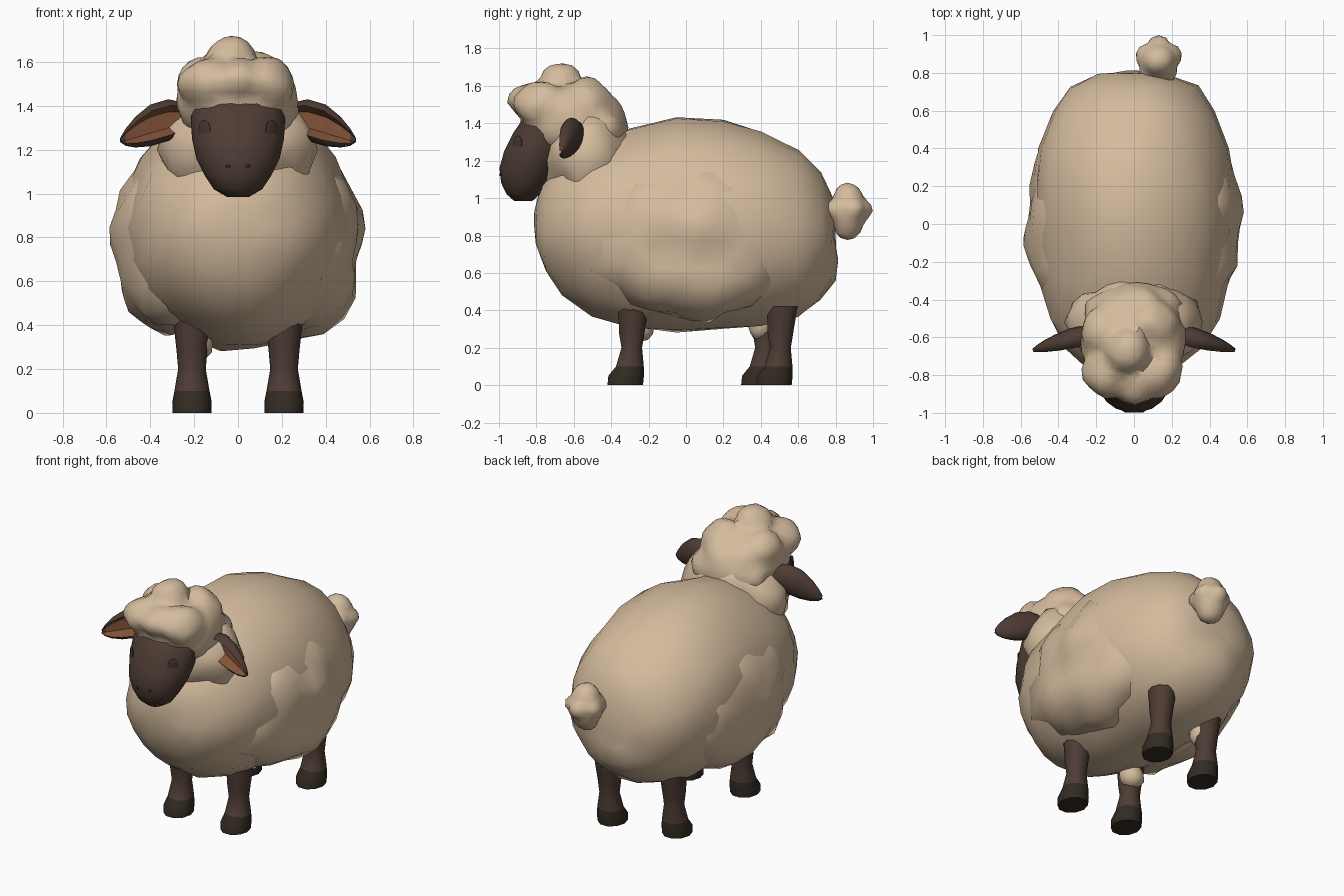
import bpy, bmesh, math
from mathutils import Vector, Matrix, noise

cube = bpy.data.objects.get("Cube")
if cube:
    bpy.data.objects.remove(cube, do_unlink=True)


def material(name, rgb):
    m = bpy.data.materials.new(name)
    m.use_nodes = True
    m.diffuse_color = (*rgb, 1)
    bsdf = m.node_tree.nodes["Principled BSDF"]
    bsdf.inputs["Base Color"].default_value = (*rgb, 1)
    bsdf.inputs["Roughness"].default_value = 0.9
    return m


WOOL = material("tan_wool", (0.66, 0.5, 0.34))
SKIN = material("dark_brown_skin", (0.075, 0.045, 0.034))
HOOF = material("blackish_hoof", (0.032, 0.024, 0.016))
INNER = material("russet_inner_ear", (0.22, 0.085, 0.04))
EYE = material("deep_brown_eye", (0.06, 0.038, 0.03))


def finish(name, bm, mats, rough=0.0, scale=4.0, angle=50):
    """Turn a bmesh into a smooth shaded object, optionally roughened."""
    bmesh.ops.recalc_face_normals(bm, faces=bm.faces)
    if rough:
        bm.normal_update()
        shifts = [(v, v.normal * rough * noise.noise(v.co * scale)) for v in bm.verts]
        for v, d in shifts:
            v.co += d
    mesh = bpy.data.meshes.new(name)
    bm.to_mesh(mesh)
    bm.free()
    obj = bpy.data.objects.new(name, mesh)
    bpy.context.collection.objects.link(obj)
    for m in mats:
        mesh.materials.append(m)
    bpy.ops.object.select_all(action="DESELECT")
    obj.select_set(True)
    bpy.context.view_layer.objects.active = obj
    bpy.ops.object.shade_smooth_by_angle(angle=math.radians(angle))
    return obj


def loft(rings, n, section=None):
    """Skin rings of (centre, u, v); section gives the unit outline."""
    section = section or (lambda a: (math.cos(a), math.sin(a)))
    bm = bmesh.new()
    loops = []
    for c, u, v in rings:
        pts = [section(math.tau * j / n) for j in range(n)]
        loops.append([bm.verts.new(Vector(c) + Vector(u) * p + Vector(v) * q) for p, q in pts])
    for a, b in zip(loops, loops[1:]):
        for j in range(n):
            k = (j + 1) % n
            bm.faces.new((a[j], a[k], b[k], b[j]))
    bm.faces.new(loops[0])
    bm.faces.new(loops[-1])
    return bm


def upright(rows, x=0, y=0):
    """Horizontal rings from rows of (z, y offset, half width, half depth)."""
    return [((x, y + dy, z), (w, 0, 0), (0, d, 0)) for z, dy, w, d in rows]


def blob(centre, lumps, detail=3):
    """Puffy union of ellipsoids (offset, radii) seen outward from a centre."""
    bm = bmesh.new()
    bmesh.ops.create_icosphere(bm, subdivisions=detail, radius=1)
    for vert in bm.verts:
        d = vert.co.normalized()
        reach = 0
        for off, radii in lumps:
            o = Vector([-p / r for p, r in zip(off, radii)])
            e = Vector([p / r for p, r in zip(d, radii)])
            a, b, c = e.dot(e), e.dot(o), o.dot(o) - 1
            if b * b >= a * c:
                reach = max(reach, (math.sqrt(b * b - a * c) - b) / a)
        vert.co = Vector(centre) + d * reach
    return bm


# Main fleece: (y, half width, bottom, top)
BODY = [(-.81, .1, .75, .95), (-.76, .24, .6, 1.08), (-.66, .36, .48, 1.2),
        (-.5, .45, .37, 1.3), (-.3, .5, .31, 1.37), (-.05, .53, .285, 1.43),
        (.2, .53, .29, 1.42), (.4, .5, .305, 1.36), (.6, .43, .36, 1.25),
        (.72, .33, .45, 1.14), (.79, .2, .56, .98), (.81, .08, .67, .8)]
rings = [((0, y, (lo + hi) / 2), (w, 0, 0), (0, 0, (hi - lo) / 2)) for y, w, lo, hi in BODY]
finish("body_fleece", loft(rings, 22), [WOOL], 0.03)

# Overlapping fleece on the flanks
for side, label in ((1, "left"), (-1, "right")):
    flank = blob((side * .3, .02, .77), [((0, 0, 0), (.265, .56, .42))])
    finish(label + "_flank_fleece", flank, [WOOL], 0.05, 5, 40)

# Neck and head wool
finish("neck_wool", blob((0, -.52, 1.2), [((0, 0, 0), (.36, .24, .28))]), [WOOL], 0.05, 6)
CROWN = [((0, .02, 0), (.28, .28, .21)), ((-.03, -.04, .2), (.12, .11, .105)),
         ((.12, -.14, .08), (.14, .15, .12)), ((-.12, -.14, .08), (.15, .15, .12)),
         ((0, -.2, .1), (.1, .13, .09)), ((.08, .1, .1), (.15, .13, .12)),
         ((-.14, .06, .08), (.14, .14, .12)), ((0, .18, -.05), (.26, .13, .14))]
finish("crown_wool", blob((0, -.63, 1.42), CROWN, 4), [WOOL], 0.02, 8)

# Head
HEAD = [(.985, -.87, .05, .05), (1.02, -.87, .11, .09), (1.08, -.86, .15, .13),
        (1.16, -.835, .19, .165), (1.25, -.8, .21, .175), (1.35, -.76, .215, .165),
        (1.43, -.73, .2, .14), (1.48, -.7, .15, .1)]
finish("head", loft(upright(HEAD), 18), [SKIN])


def ear_outline(a):
    """Flattened oval whose front is dished inward."""
    depth = math.cos(a)
    return (-.25 if depth > .75 else depth, math.sin(a))


# Ears, eyes and nostrils
EAR = [(0, .04, .04), (.15, .07, .055), (.35, .095, .06), (.6, .095, .05),
       (.8, .07, .035), (.93, .04, .02), (1, .012, .01)]
for side, label in ((1, "left"), (-1, "right")):
    base, tip = Vector((side * .2, -.58, 1.35)), Vector((side * .535, -.67, 1.245))
    rings = []
    for t, tall, thick in EAR:
        c = base.lerp(tip, t)
        c.z += .025 * math.sin(math.pi * t)
        rings.append((c, (-side * thick * .3, -thick, 0), (0, 0, tall)))
    ear = loft(rings, 16, ear_outline)
    ear.faces.ensure_lookup_table()
    for i, f in enumerate(ear.faces):
        ring, j = divmod(i, 16)
        if 0 < ring < 5 and j in (14, 15, 0, 1):
            f.material_index = 1
    finish(label + "_ear", ear, [SKIN, INNER])

    for part, spot, turn, size, mat in (
            ("_eye", (.153, -.9, 1.29), 41, (.036, .006, .045), EYE),
            ("_nostril", (.045, -.993, 1.125), 13, (.012, .005, .007), HOOF)):
        bm = bmesh.new()
        bmesh.ops.create_uvsphere(bm, u_segments=14, v_segments=8, radius=1)
        place = Matrix.Translation((side * spot[0], spot[1], spot[2]))
        spin = Matrix.Rotation(side * math.radians(turn), 4, "Z")
        bm.transform(place @ spin @ Matrix.Diagonal((*size, 1)))
        finish(label + part, bm, [mat])

# Legs with dark hooves below the ankle
LEG = [(0, -.035, .088, .1), (.05, -.03, .09, .1), (.1, -.01, .08, .078),
       (.2, 0, .063, .058), (.28, 0, .07, .072), (.42, .01, .085, .085)]
for label, x, y in (("front_left", .21, -.29), ("front_right", -.21, -.29),
                    ("back_left", .21, .505), ("back_right", -.21, .425)):
    leg = loft(upright(LEG, x, y), 10)
    for f in leg.faces:
        f.material_index = int(f.calc_center_median().z < .1)
    finish(label + "_leg", leg, [SKIN, HOOF], angle=40)

# Wool tufts above the right legs
for label, y in (("front", -.25), ("back", .4)):
    tuft = blob((-.19, y, .32), [((0, 0, 0), (.075, .07, .09))], 2)
    finish(label + "_leg_tuft", tuft, [WOOL], 0.02, 9)

# Fluffy tail
tail = [((0, 0, 0), (.11, .1, .125)), ((0, 0, .07), (.085, .08, .08)),
        ((0, 0, -.08), (.08, .075, .075))]
for k in range(5):
    a = math.tau * k / 5 + math.pi / 2
    tail.append(((.07 * math.cos(a), .07 * math.sin(a), .01), (.06, .065, .055)))
finish("tail", blob((.13, .865, .93), tail), [WOOL], 0.01, 9)
